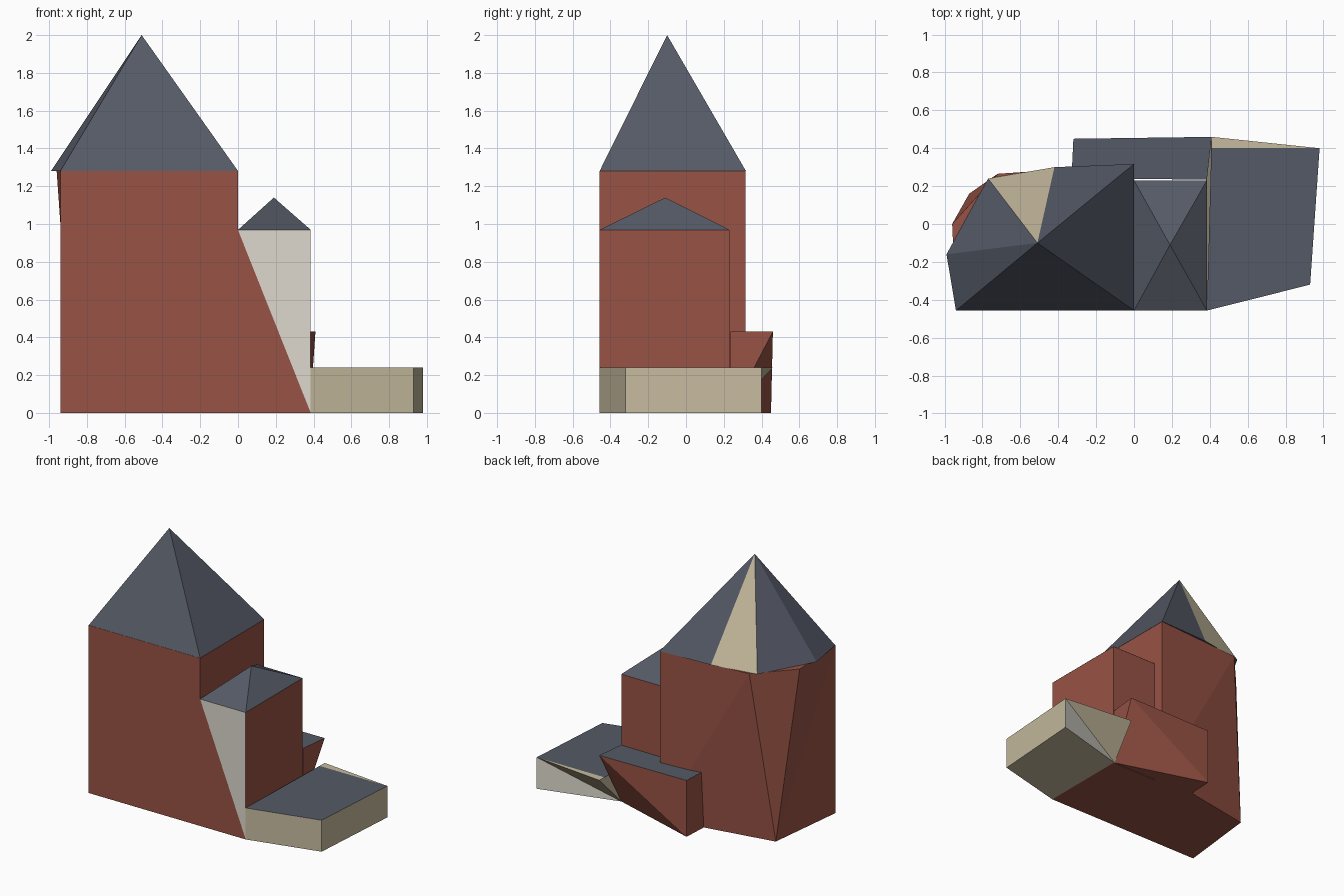
import bpy, bmesh

if "Cube" in bpy.data.objects:
    bpy.data.objects.remove(bpy.data.objects["Cube"])


def srgb(r, g, b):
    def lin(c):
        c /= 255
        return c / 12.92 if c <= 0.04045 else ((c + 0.055) / 1.055) ** 2.4
    return (lin(r), lin(g), lin(b), 1)


def material(name, rgb):
    m = bpy.data.materials.new(name)
    m.diffuse_color = srgb(*rgb)
    m.use_nodes = True
    m.node_tree.nodes["Principled BSDF"].inputs["Base Color"].default_value = m.diffuse_color
    return m


MATS = [material("brick_red", (152, 83, 69)), material("slate_grey", (85, 90, 102)),
        material("sandstone", (199, 187, 159)), material("pale_plaster", (221, 217, 205))]
BRICK, SLATE, SAND, PLASTER = range(4)


def add_face(bm, points, mat):
    # drop repeated corners so tapered sides become triangles
    unique = list(dict.fromkeys(points))
    if len(unique) >= 3:
        f = bm.faces.new([bm.verts.new(p) for p in unique])
        f.material_index = mat


def finish(bm, name):
    bmesh.ops.remove_doubles(bm, verts=bm.verts[:], dist=0.0005)
    bmesh.ops.recalc_face_normals(bm, faces=bm.faces[:])
    mesh = bpy.data.meshes.new(name)
    bm.to_mesh(mesh)
    bm.free()
    for m in MATS:
        mesh.materials.append(m)
    bpy.context.collection.objects.link(bpy.data.objects.new(name, mesh))


def block(bottom, top, height, wall, cap, flip=False, paint={}):
    """Walls between two outlines; paint overrides (side, triangle) colours."""
    bm = bmesh.new()
    b = [(x, y, 0) for x, y in bottom]
    t = [(x, y, height) for x, y in top]
    n = len(b)
    for i in range(n):
        j = (i + 1) % n
        if bottom[i] == top[i] and bottom[j] == top[j] and (i, 0) not in paint and (i, 1) not in paint:
            add_face(bm, [b[i], b[j], t[j], t[i]], wall)
            continue
        tris = ([(b[i], b[j], t[i]), (b[j], t[j], t[i])] if flip
                else [(b[i], b[j], t[j]), (b[i], t[j], t[i])])
        for k, tri in enumerate(tris):
            add_face(bm, tri, paint.get((i, k), wall))
    add_face(bm, b[::-1], wall)
    add_face(bm, t, cap)
    return bm


def spire(name, rim, z, apex, paint={}):
    bm = bmesh.new()
    pts = [(x, y, z) for x, y in rim]
    for i, p in enumerate(pts):
        add_face(bm, [p, pts[(i + 1) % len(pts)], apex], paint.get(i, SLATE))
    add_face(bm, pts[::-1], SLATE)
    finish(bm, name)


F = -0.457  # common front plane

# Main tower, tapering at its back left corner
finish(block([(-.94, F), (0, F), (0, .315), (-.87, .16), (-.87, .16)],
             [(-.94, F), (0, F), (0, .315), (-.72, .265), (-.96, 0)],
             1.28, BRICK, BRICK), "main_tower")
spire("main_roof", [(-.94, F), (0, F), (0, .317), (-.42, .30), (-.77, .24), (-.99, -.16)],
      1.281, (-.51, -.10, 2), {3: SAND})

# Middle tower with a diagonal plaster triangle on the front
mid = [(0, F), (.385, F), (.385, .23), (0, .23)]
finish(block(mid, mid, .968, BRICK, BRICK, True, {(0, 1): PLASTER}), "middle_tower")
spire("middle_roof", mid, .969, (.19, -.11, 1.14))

# Low brick annex at the back, leaning out at its right corner
finish(block([(-.33, .24), (.38, .235), (.38, .235), (-.32, .45)],
             [(-.33, .24), (.385, .235), (.41, .46), (-.32, .45)],
             .43, BRICK, SLATE, True), "back_annex")

# Low terrace on the right, with a sandstone sliver on its top
bm = block([(.385, F), (.93, -.32), (.98, .40), (.38, .235)],
           [(.385, F), (.93, -.32), (.98, .40), (.41, .46)],
           .24, SAND, SLATE, True, {(2, 0): PLASTER})
bmesh.ops.remove_doubles(bm, verts=bm.verts[:], dist=0.0005)
roof = [f for f in bm.faces if f.material_index == SLATE][0]
bmesh.ops.bisect_plane(bm, geom=[roof] + roof.edges[:] + roof.verts[:], dist=0.0005,
                       plane_co=(0, .40, 0), plane_no=(0, 1, 0))
for f in bm.faces:
    if f.material_index == SLATE and f.calc_center_median().y > .40:
        f.material_index = SAND
finish(bm, "right_terrace")
